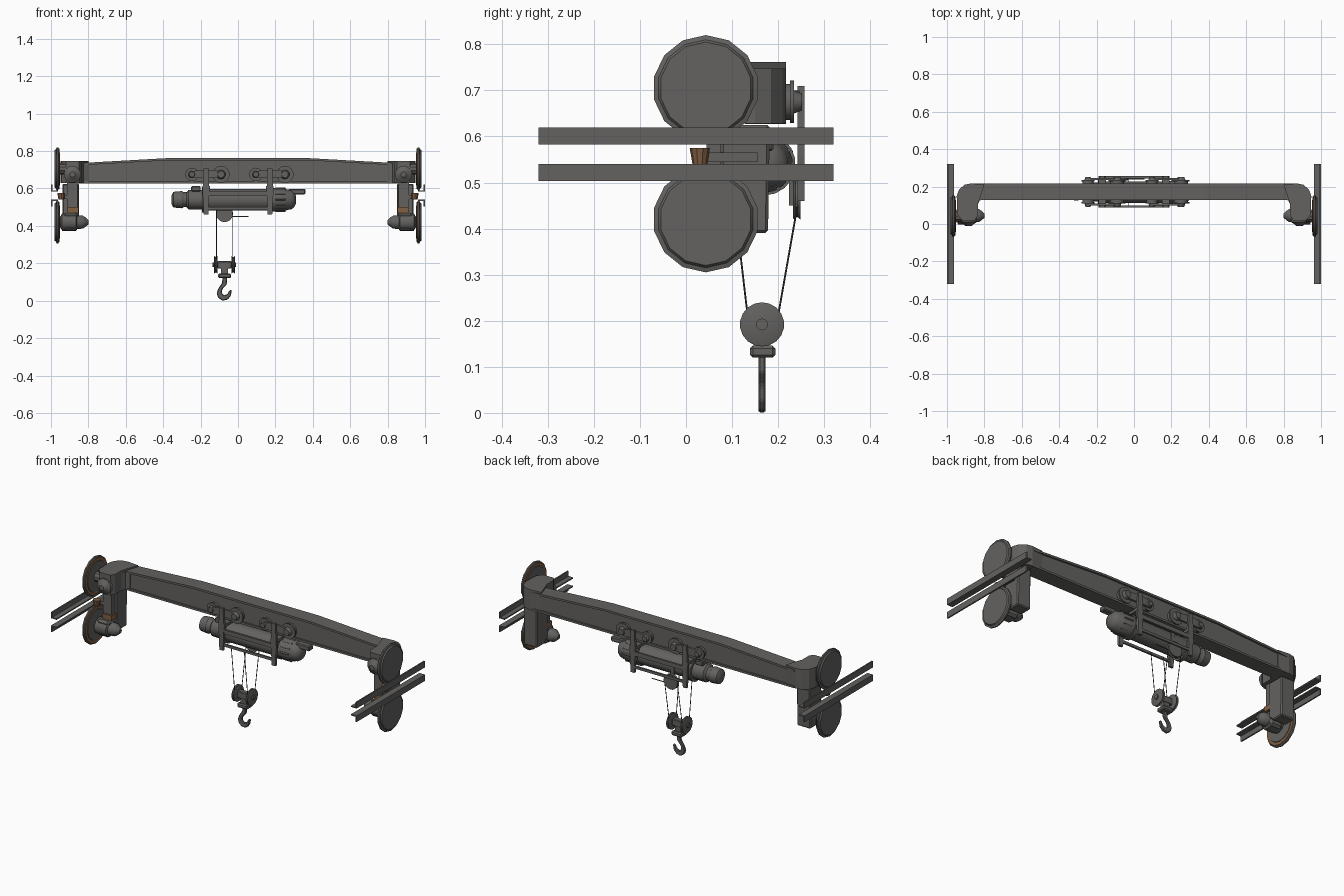
import bpy, bmesh, math
from mathutils import Vector

if "Cube" in bpy.data.objects:
    bpy.data.objects.remove(bpy.data.objects["Cube"])


def material(name, rgb):
    m = bpy.data.materials.new(name)
    m.diffuse_color = (*rgb, 1)
    m.use_nodes = True
    m.node_tree.nodes["Principled BSDF"].inputs["Base Color"].default_value = m.diffuse_color
    return m


GREY = material("dark_steel", (0.125, 0.122, 0.118))
ROPE = material("black_rope", (0.06, 0.058, 0.056))
RUST = material("rust_brown", (0.22, 0.115, 0.055))


def finish(name, bm, mat, smooth=False):
    bmesh.ops.recalc_face_normals(bm, faces=bm.faces)
    me = bpy.data.meshes.new(name)
    bm.to_mesh(me)
    bm.free()
    me.materials.append(mat)
    ob = bpy.data.objects.new(name, me)
    bpy.context.collection.objects.link(ob)
    if smooth:
        for o in bpy.context.selected_objects:
            o.select_set(False)
        ob.select_set(True)
        bpy.context.view_layer.objects.active = ob
        bpy.ops.object.shade_smooth_by_angle(angle=math.radians(35))
    return ob


def prism(name, pts, axis, a, b, mat=GREY, bevel=0):
    """Extrude a 2D outline along axis from a to b."""
    def put(p, t):
        return {'x': (t, p[0], p[1]), 'y': (p[0], t, p[1]), 'z': (p[0], p[1], t)}[axis]
    bm = bmesh.new()
    lo = [bm.verts.new(put(p, a)) for p in pts]
    hi = [bm.verts.new(put(p, b)) for p in pts]
    bm.faces.new(lo)
    bm.faces.new(hi)
    n = len(pts)
    for i in range(n):
        j = (i + 1) % n
        bm.faces.new((lo[i], lo[j], hi[j], hi[i]))
    if bevel:
        bmesh.ops.recalc_face_normals(bm, faces=bm.faces)
        bmesh.ops.bevel(bm, geom=bm.edges[:], offset=bevel, segments=1, affect='EDGES')
    return finish(name, bm, mat)


def box(name, x, y, z, mat=GREY, bevel=0):
    pts = [(x[0], y[0]), (x[1], y[0]), (x[1], y[1]), (x[0], y[1])]
    return prism(name, pts, 'z', z[0], z[1], mat, bevel)


def lathe(name, profile, axis, centre, n=16, mat=GREY):
    """Revolve (position along axis, radius) points; ends are capped."""
    bm = bmesh.new()
    rings = []
    for t, r in profile:
        ring = []
        for i in range(n):
            a = 2 * math.pi * (i + .5) / n
            u, v = r * math.cos(a), r * math.sin(a)
            c = {'x': (t, u, v), 'y': (u, t, v), 'z': (u, v, t)}[axis]
            ring.append(bm.verts.new(Vector(c) + Vector(centre)))
        rings.append(ring)
    for p, q in zip(rings, rings[1:]):
        for i in range(n):
            j = (i + 1) % n
            bm.faces.new((p[i], p[j], q[j], q[i]))
    bm.faces.new(rings[0])
    bm.faces.new(rings[-1])
    return finish(name, bm, mat, True)


def rod(name, a, b, r, n=6, mat=GREY):
    a, b = Vector(a), Vector(b)
    bm = bmesh.new()
    bmesh.ops.create_cone(bm, cap_ends=True, segments=n, radius1=r, radius2=r, depth=(b - a).length)
    rot = (b - a).to_track_quat('Z', 'Y')
    for v in bm.verts:
        v.co = rot @ v.co + (a + b) / 2
    return finish(name, bm, mat, True)


# Main girder: tapered web with wider top and bottom flanges
top = [(-.86, .735), (-.38, .762), (.38, .762), (.86, .735)]
prism("girder_web", [(-.86, .635), (.86, .635)] + [(x, z - .005) for x, z in top[::-1]], 'y', .138, .206)
prism("girder_top_flange", top + [(x, z - .012) for x, z in top[::-1]], 'y', .128, .217)
box("girder_bottom_flange", (-.86, .86), (.128, .217), (.627, .639))

# End carriages, mirrored left and right
for s, side in ((-1, "left"), (1, "right")):
    def X(a, b):
        return (s * a, s * b)

    # L-shaped rounded girder end and its cap plate
    arm = [(.80, .135), (.825, .125), (.835, .105), (.835, .045), (.85, .02), (.92, .02), (.945, .05),
           (.948, .15), (.935, .185), (.905, .21), (.87, .217), (.80, .21)]
    prism(side + "_arm", [(s * x, y) for x, y in arm], 'z', .628, .732)
    prism(side + "_arm_cap", [(s * x, y) for x, y in arm[2:]], 'z', .732, .747)
    # Hanging leg with slanted foot
    leg = [(.075, .625), (.075, .42), (.11, .39), (.178, .39), (.182, .625)]
    prism(side + "_leg", leg, 'x', s * .85, s * .938, bevel=.006)
    box(side + "_leg_front_panel", X(.858, .915), (.045, .08), (.50, .628))
    box(side + "_leg_collar", X(.852, .912), (.035, .08), (.47, .50), RUST)
    # Round motor end on the arm front
    lathe(side + "_arm_motor", [(0, .046), (-.02, .046), (-.03, .03), (-.042, .015)], 'y',
          (s * .885, .03, .675), 12)
    # Guide roller between the rails
    box(side + "_guide_bracket", X(.90, .945), (.045, .155), (.545, .565))
    lathe(side + "_guide_roller", [(.54, .016), (.575, .022)], 'z', (s * .945, .03, 0), 10, RUST)
    # Drive motor in line with the lower wheel
    lathe(side + "_drive_motor", [(s * .95, .03), (s * .94, .048), (s * .865, .048), (s * .86, .038),
                                  (s * .83, .036), (s * .815, .026), (s * .80, .012)], 'x', (0, .045, .42), 12)
    box(side + "_gearbox", X(.855, .935), (.01, .09), (.375, .47), bevel=.012)
    # Upper and lower flanged wheels
    for z, level in ((.705, "upper"), (.42, "lower")):
        lathe(f"{side}_{level}_wheel", [(s * .958, .108), (s * .962, .115), (s * .97, .115), (s * .973, .105),
                                        (s * .98, .1)], 'x', (0, .043, z), 14)
        lathe(f"{side}_{level}_wheel_rust_ring", [(s * .955, .107), (s * .959, .109)], 'x', (0, .043, z), 14, RUST)
        lathe(f"{side}_{level}_wheel_plate", [(s * .952, .088), (s * .956, .09)], 'x', (0, .043, z), 14)
        lathe(f"{side}_{level}_axle", [(s * .92, .03), (s * .96, .03)], 'x', (0, .043, z), 10)
    # Angle-section rails, one facing up and one facing down
    for z0, d, level in ((.583, 1, "upper"), (.54, -1, "lower")):
        h = .037 * d
        prof = [(.963, z0), (1, z0), (1, z0 + h), (.992, z0 + h), (.992, z0 + d * .007), (.963, z0 + d * .007)]
        prism(f"{side}_{level}_rail", [(s * x, z) for x, z in prof], 'y', -.32, .32)

# Hoist drum, motor and gearbox
Y, Z = .17, .54
lathe("drum", [(-.19, .058), (.19, .058)], 'x', (0, Y, Z), 18)
for x in (-.18, .17):
    lathe("drum_ring", [(x - .012, .068), (x + .012, .068)], 'x', (0, Y, Z), 18)
lathe("hoist_gearbox", [(.18, .062), (.25, .062), (.262, .055), (.285, .052), (.30, .04), (.31, .02)], 'x',
      (0, Y, Z), 18)
for i in range(12):
    a = 2 * math.pi * i / 12
    c, d = Y + .061 * math.cos(a), Z + .061 * math.sin(a)
    rod("gearbox_rib", (.2, c, d), (.255, c, d), .005, 4)
lathe("hoist_motor", [(-.355, .025), (-.345, .042), (-.30, .046), (-.29, .04), (-.275, .04), (-.265, .052),
                      (-.19, .052)], 'x', (0, Y, Z), 14)
box("motor_terminal_box", (-.25, -.20), (.14, .2), (.585, .612), bevel=.004)
box("hoist_limit_switch", (.27, .36), (.15, .19), (.568, .598), bevel=.005)

# Trolley: two hangers, each with wheels on both sides of the girder
for s, side in ((-1, "left"), (1, "right")):
    hx = s * .171
    box(side + "_yoke", (hx - .02, hx + .02), (.09, .255), (.598, .614))
    for d, face in ((-1, "front"), (1, "back")):
        def W(a, b):
            return sorted((.172 + d * a, .172 + d * b))
        name = f"{side}_{face}"
        # Tapered hanger strap
        prism(name + "_hanger", [(hx - .012, .46), (hx + .012, .46), (hx + .018, .6), (hx + .012, .71),
                                 (hx - .012, .71), (hx - .018, .6)], 'y', *W(.07, .085))
        prism(name + "_wheel_arm", [(hx - .085, .655), (hx + .085, .655), (hx + .085, .69), (hx + .03, .7),
                                    (hx - .03, .7), (hx - .085, .69)], 'y', *W(.062, .074))
        for wx, r in ((hx - .075, .036), (hx + .08, .046)):
            a, b, c = (.172 + d * t for t in (.036, .062, .08))
            lathe(name + "_trolley_wheel", [(a, r * .85), (b - d * .008, r * .85), (b - d * .008, r), (b, r)],
                  'y', (wx, 0, .675), 14)
            lathe(name + "_wheel_hub", [(b, r * .55), (c, r * .4)], 'y', (wx, 0, .675), 10)
for y, face in ((.094, "front"), (.25, "back")):
    box(face + "_tie_bar", (-.19, .19), (y - .006, y + .006), (.56, .585))
    box(face + "_lower_tie_bar", (-.18, .18), (y - .005, y + .005), (.485, .50))

# Upper sheave behind the drum
lathe("upper_sheave", [(.232, .045), (.238, .04), (.242, .04), (.248, .045)], 'y', (-.072, 0, .465), 18)
rod("rope_guide", (-.03, .24, .45), (.055, .24, .45), .003)
box("sheave_bracket", (-.085, -.06), (.224, .232), (.45, .57))

# Four rope falls
for x in (-.115, -.03):
    rod("front_rope", (x, .10, .5), (x, .135, .2), .002, 6, ROPE)
    rod("back_rope", (x, .242, .45), (x, .198, .2), .002, 6, ROPE)

# Hook block
for x in (-.118, -.026):
    lathe("block_sheave", [(x - .009, .044), (x - .007, .048), (x - .003, .042), (x + .003, .042),
                           (x + .007, .048), (x + .009, .044)], 'x', (0, .165, .192), 18)
rod("block_axle", (-.135, .165, .192), (-.01, .165, .192), .013, 10)
box("block_crossbar", (-.11, -.034), (.148, .182), (.172, .212), bevel=.004)
box("block_neck", (-.09, -.054), (.15, .18), (.14, .175))
box("hook_swivel", (-.106, -.038), (.139, .194), (.12, .146), bevel=.006)

# Hook
hook = [(-.058, .125), (-.083, .125), (-.085, .095), (-.105, .065), (-.114, .04), (-.106, .016), (-.083, 0),
        (-.055, .006), (-.038, .027), (-.033, .058), (-.044, .058), (-.056, .036), (-.074, .029), (-.088, .042),
        (-.083, .062), (-.06, .088)]
prism("hook", hook, 'y', .157, .173, bevel=.004)
